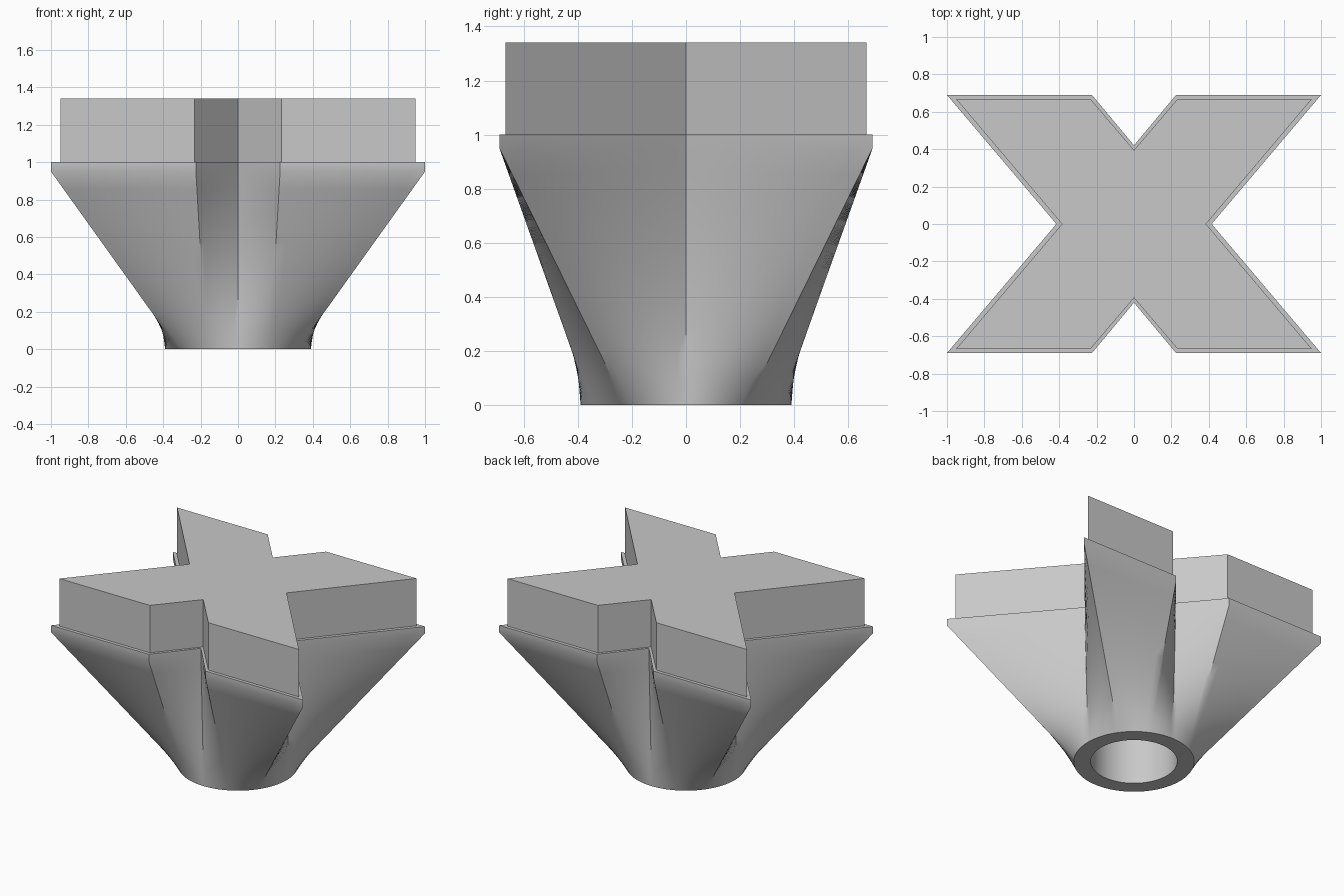
import bpy
import bmesh
from math import cos, sin, radians

cube = bpy.data.objects.get("Cube")
if cube:
    bpy.data.objects.remove(cube, do_unlink=True)

# Single grey material
grey = bpy.data.materials.new("plain grey")
grey.use_nodes = True
colour = (0.58, 0.58, 0.58, 1)
grey.diffuse_color = colour
grey.node_tree.nodes["Principled BSDF"].inputs["Base Color"].default_value = colour

RADIUS, BORE = 0.39, 0.28
ANGLES = (0, 35, 64, 90)       # where each cross corner lands on the round foot
STEPS, LEVELS = 10, 10
LIP_LOW, LIP_TOP, BLOCK_TOP = 0.95, 1.0, 1.34


def cross(quarter):
    """Mirror a quarter outline (x, y, foot angle) into a full cross."""
    half = quarter + [(-x, y, 180 - a) for x, y, a in quarter[-2::-1]]
    return half + [(-x, -y, a + 180) for x, y, a in half[1:-1]]


def corners(points):
    return cross([(x, y, a) for (x, y), a in zip(points, ANGLES)])


def finish(name, bm):
    bmesh.ops.recalc_face_normals(bm, faces=bm.faces)
    mesh = bpy.data.meshes.new(name)
    bm.to_mesh(mesh)
    bm.free()
    mesh.materials.append(grey)
    obj = bpy.data.objects.new(name, mesh)
    bpy.context.collection.objects.link(obj)
    return obj


def bridge(bm, low, high):
    n = len(low)
    for i in range(n):
        j = (i + 1) % n
        bm.faces.new((low[i], low[j], high[j], high[i]))


# Subdivided outline of the cross with the matching angles on the foot
outer = corners([(0.415, 0), (1, 0.69), (0.225, 0.69), (0, 0.42)])
outline = []
for i, (x, y, a) in enumerate(outer):
    x2, y2, a2 = outer[(i + 1) % len(outer)]
    if a2 < a:
        a2 += 360
    for s in range(STEPS):
        t = s / STEPS
        outline.append((x + (x2 - x) * t, y + (y2 - y) * t,
                        radians(a + (a2 - a) * t)))

# Flared body: round foot lofted to the cross, lip above, bore below
bm = bmesh.new()


def loft_ring(t, z):
    return [bm.verts.new((RADIUS * cos(a) * (1 - t) + x * t,
                          RADIUS * sin(a) * (1 - t) + y * t, z))
            for x, y, a in outline]


def bore_ring(z):
    return [bm.verts.new((BORE * cos(a), BORE * sin(a), z)) for x, y, a in outline]


rings = [bore_ring(0.9), bore_ring(0)]
rings += [loft_ring(k / LEVELS, LIP_LOW * k / LEVELS) for k in range(LEVELS + 1)]
rings.append(loft_ring(1, LIP_TOP))
for low, high in zip(rings, rings[1:]):
    bridge(bm, low, high)
bm.faces.new(rings[0])
bm.faces.new(rings[-1])
body = finish("flared_body", bm)
bpy.ops.object.select_all(action='DESELECT')
body.select_set(True)
bpy.context.view_layer.objects.active = body
bpy.ops.object.shade_smooth_by_angle(angle=radians(30))

# Cross block standing slightly inside the lip
inner = corners([(0.385, 0), (0.95, 0.667), (0.232, 0.667), (0, 0.395)])
bm = bmesh.new()
base, top = [[bm.verts.new((x, y, z)) for x, y, a in inner]
             for z in (LIP_TOP - 0.02, BLOCK_TOP)]
bridge(bm, base, top)
bm.faces.new(base)
bm.faces.new(top)
finish("cross_block", bm)
